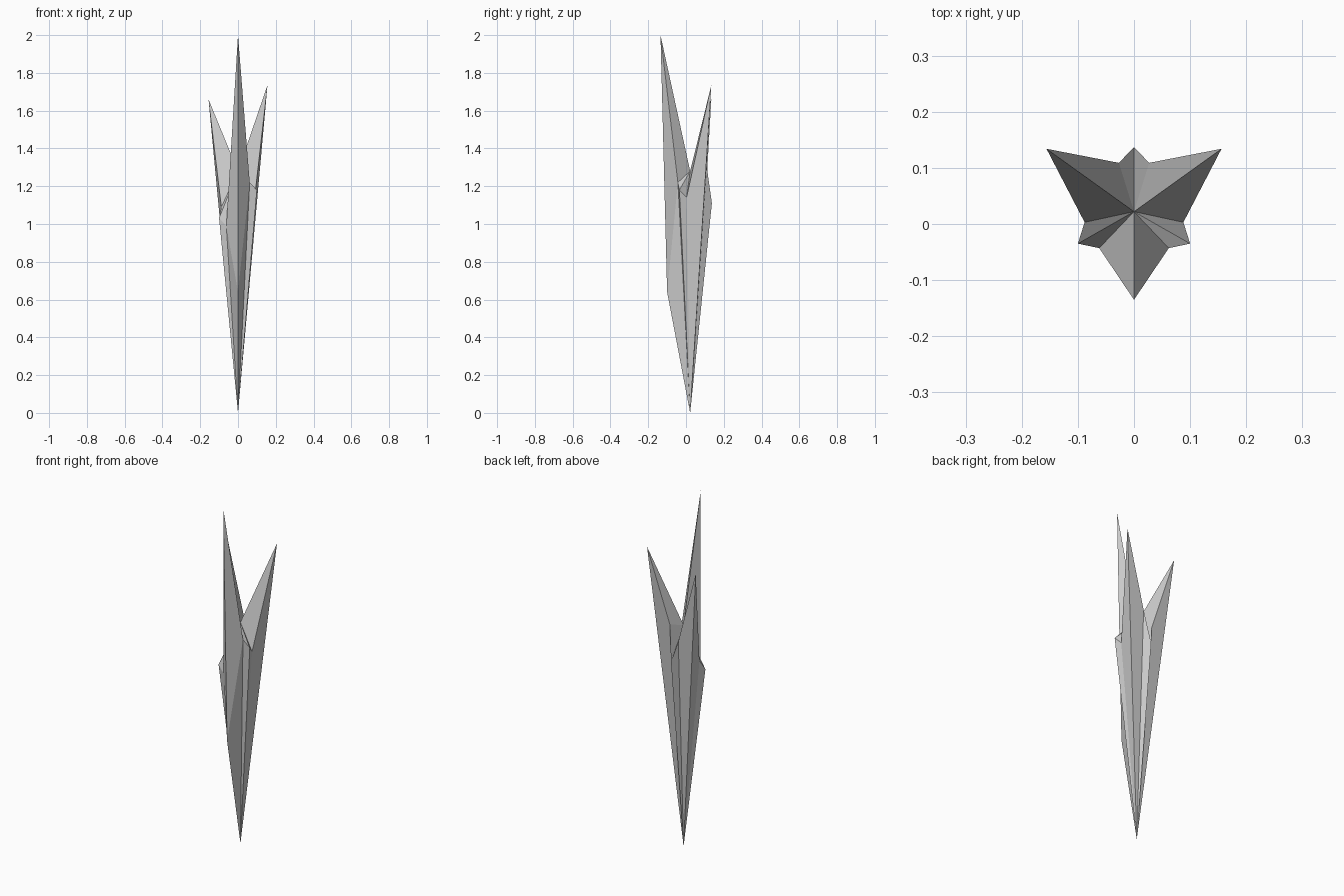
import bpy, bmesh

if "Cube" in bpy.data.objects:
    bpy.data.objects.remove(bpy.data.objects["Cube"])

# Star-shaped rim of the shard: x, y, z going counter-clockwise from the front spike
rim = [
    (0, -0.135, 2.0),          # tall front spike
    (0.062, -0.043, 1.22),     # right front valley
    (0.1, -0.035, 1.18),       # right small spur
    (0.088, 0.003, 1.14),      # right valley
    (0.156, 0.134, 1.735),     # right rear spike
    (0.027, 0.109, 1.31),      # right rear valley
    (0, 0.137, 1.11),          # rear spur
    (-0.027, 0.109, 1.225),    # left rear valley
    (-0.156, 0.134, 1.66),     # left rear spike
    (-0.088, 0.003, 1.09),     # left valley
    (-0.1, -0.035, 1.03),      # left small spur
    (-0.062, -0.043, 0.99),    # left front valley
]

bm = bmesh.new()
ring = [bm.verts.new(p) for p in rim]
foot = bm.verts.new((0, 0.022, 0))
heart = bm.verts.new((0, 0.022, 1.28))
keel = bm.verts.new((0, -0.1, 0.64))

n = len(ring)
for i in range(n):
    a, b = ring[i], ring[(i + 1) % n]
    # Upper facets sink to the middle
    bm.faces.new((a, b, heart))
    # Lower facets taper to the foot; the front ridge bends at the keel
    if i in (0, n - 1):
        side = b if i == 0 else a
        bm.faces.new((a, keel, b))
        bm.faces.new((keel, foot, side) if i == 0 else (side, foot, keel))
    else:
        bm.faces.new((a, foot, b))

bmesh.ops.recalc_face_normals(bm, faces=bm.faces)
mesh = bpy.data.meshes.new("crystal_shard")
bm.to_mesh(mesh)
bm.free()
shard = bpy.data.objects.new("crystal_shard", mesh)
bpy.context.collection.objects.link(shard)
